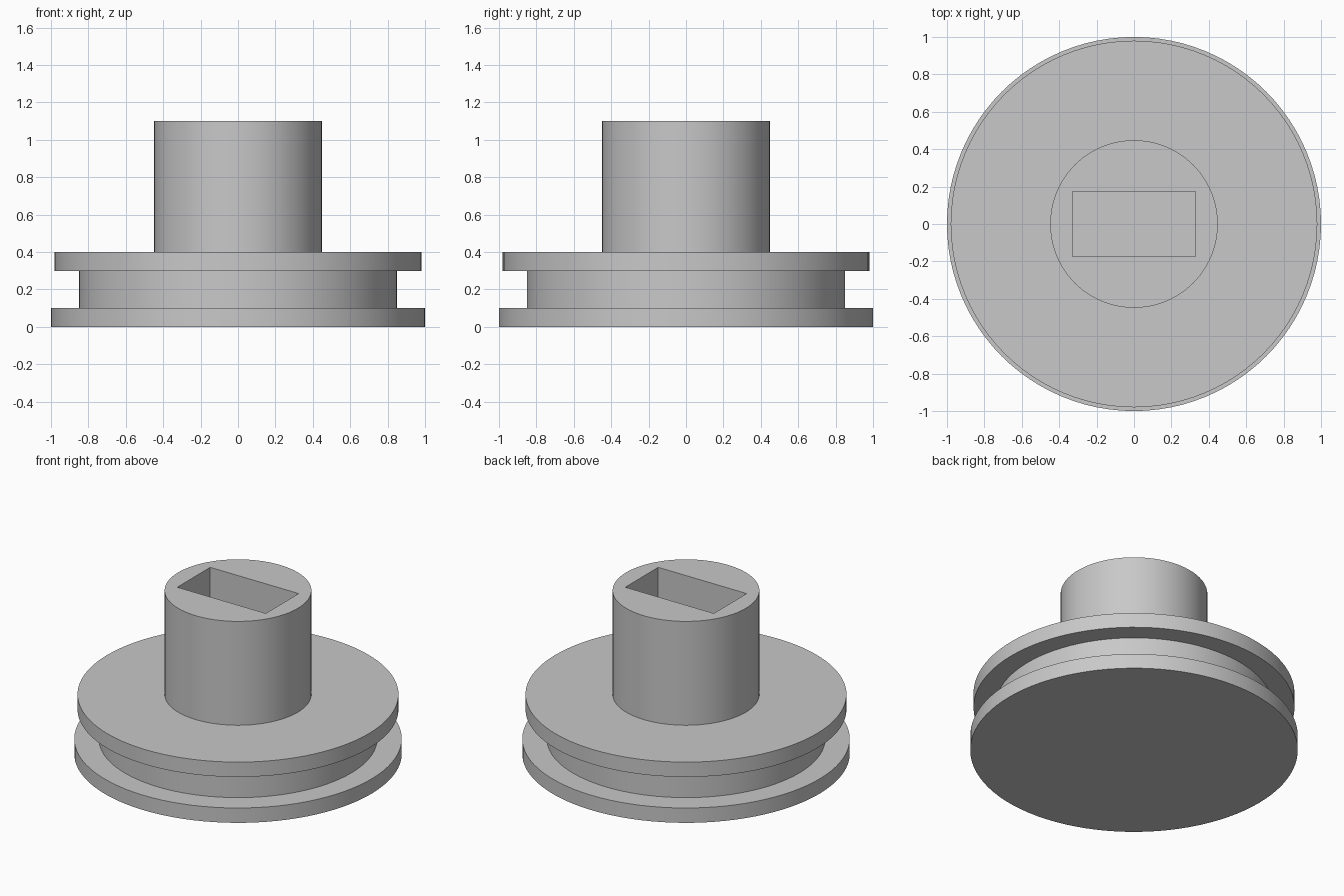
import bpy
import bmesh
from math import radians, tau
from mathutils import Vector

if "Cube" in bpy.data.objects:
    bpy.data.objects.remove(bpy.data.objects["Cube"], do_unlink=True)

SEGMENTS = 96
BASE_R, GROOVE_R, UPPER_R, HUB_R = 1.0, 0.85, 0.98, 0.448
GROOVE_Z, UPPER_Z, HUB_Z, TOP_Z = 0.1, 0.3, 0.4, 1.1
SLOT_SIZE = (0.66, 0.35)
SLOT_FLOOR = HUB_Z

# Single grey material
grey = bpy.data.materials.new("plain grey")
grey.use_nodes = True
colour = (0.58, 0.58, 0.58, 1)
grey.diffuse_color = colour
grey.node_tree.nodes["Principled BSDF"].inputs["Base Color"].default_value = colour


def lathe(name, profile):
    """Revolve a radius/height profile about z into a closed solid."""
    bm = bmesh.new()
    verts = [bm.verts.new((r, 0, z)) for r, z in profile]
    edges = [bm.edges.new(pair) for pair in zip(verts, verts[1:])]
    bmesh.ops.spin(bm, geom=verts + edges, axis=(0, 0, 1), cent=(0, 0, 0),
                   angle=tau, steps=SEGMENTS, use_merge=True)
    bmesh.ops.remove_doubles(bm, verts=bm.verts, dist=1e-5)
    bmesh.ops.holes_fill(bm, edges=[e for e in bm.edges if e.is_boundary], sides=0)
    bmesh.ops.recalc_face_normals(bm, faces=bm.faces)
    mesh = bpy.data.meshes.new(name)
    bm.to_mesh(mesh)
    bm.free()
    mesh.materials.append(grey)
    obj = bpy.data.objects.new(name, mesh)
    bpy.context.collection.objects.link(obj)
    return obj


# Grooved wheel with its raised hub
pulley = lathe("grooved_wheel_and_hub", [
    (BASE_R, 0), (BASE_R, GROOVE_Z),
    (GROOVE_R, GROOVE_Z), (GROOVE_R, UPPER_Z),
    (UPPER_R, UPPER_Z), (UPPER_R, HUB_Z),
    (HUB_R, HUB_Z), (HUB_R, TOP_Z),
])

# Rectangular blind slot cut down through the hub
cut_top = TOP_Z + 0.1
bpy.ops.mesh.primitive_cube_add(size=1, location=(0, 0, (cut_top + SLOT_FLOOR) / 2))
cutter = bpy.context.object
cutter.name = "slot_cutter"
cutter.scale = Vector((*SLOT_SIZE, cut_top - SLOT_FLOOR))
cutter.data.materials.append(grey)
cutter.hide_render = True

bpy.ops.object.select_all(action='DESELECT')
pulley.select_set(True)
bpy.context.view_layer.objects.active = pulley
slot = pulley.modifiers.new("slot", 'BOOLEAN')
slot.operation = 'DIFFERENCE'
slot.solver = 'EXACT'
slot.object = cutter
bpy.ops.object.modifier_apply(modifier=slot.name)
bpy.data.objects.remove(cutter, do_unlink=True)

# Round walls smooth, rims crisp
bpy.ops.object.shade_smooth_by_angle(angle=radians(30))
